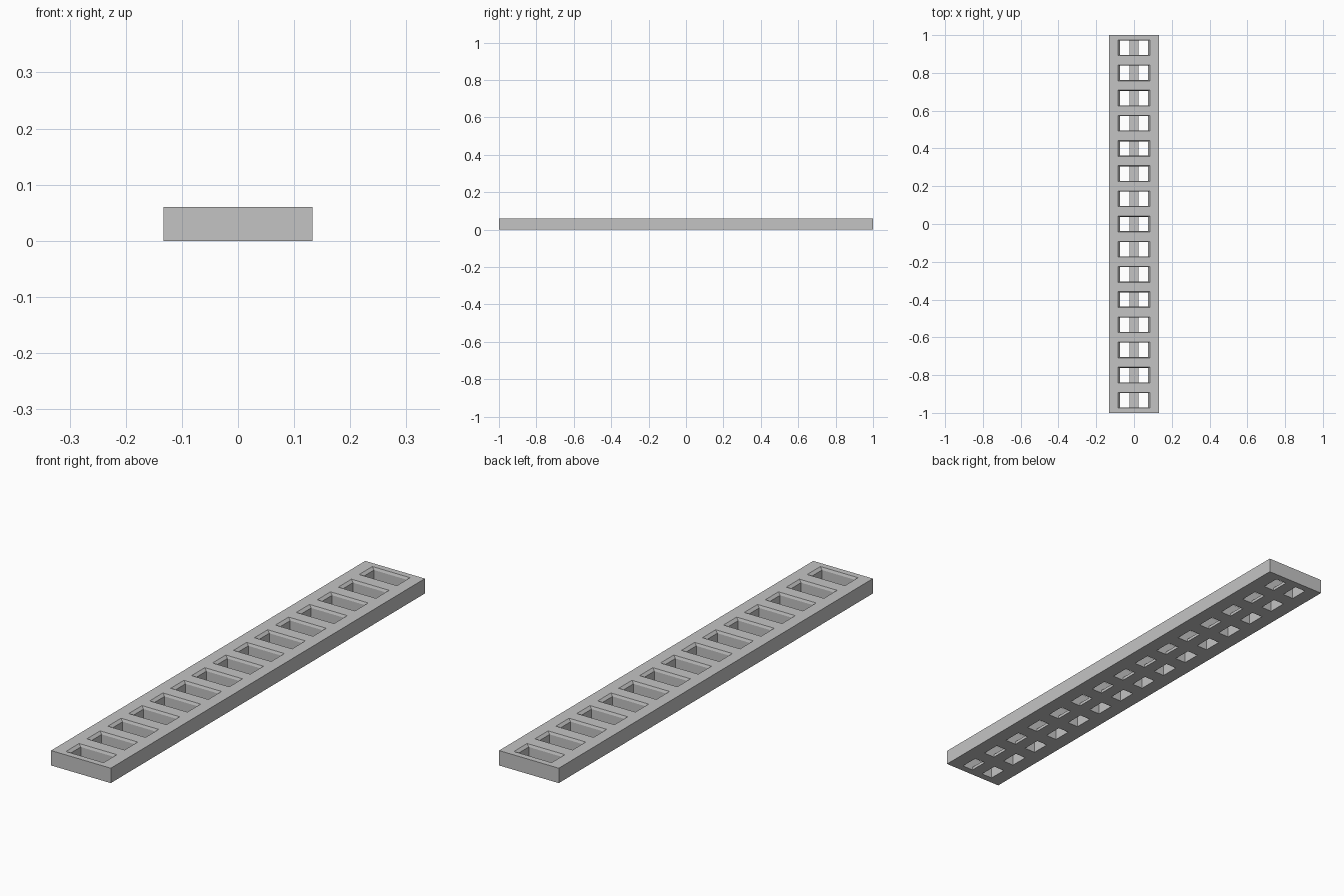
import bpy, bmesh

cube = bpy.data.objects.get("Cube")
if cube:
    bpy.data.objects.remove(cube, do_unlink=True)

WIDTH, LENGTH, HEIGHT = 0.266, 2.0, 0.06
SLOTS = 15
PITCH = LENGTH / SLOTS
FLOOR = 0.012      # thickness of the cross rib under each slot
BEVEL = 0.01       # depth of the slot's sloped rim
IN_X, IN_Y = 0.074, 0.038
OUT_X, OUT_Y = 0.084, 0.042
RIB = 0.025        # half width of the centre rib

grey = bpy.data.materials.new("plain_grey")
grey.use_nodes = True
colour = (0.55, 0.55, 0.55, 1)
grey.diffuse_color = colour
grey.node_tree.nodes["Principled BSDF"].inputs["Base Color"].default_value = colour


def loft(bm, rings):
    """Closed solid through rectangles given as (x0, x1, y0, y1, z)."""
    loops = [[bm.verts.new(p) for p in ((a, c, z), (b, c, z), (b, d, z), (a, d, z))]
             for a, b, c, d, z in rings]
    bm.faces.new(loops[0][::-1])
    bm.faces.new(loops[-1])
    for low, high in zip(loops, loops[1:]):
        for i in range(4):
            j = (i + 1) % 4
            bm.faces.new((low[i], low[j], high[j], high[i]))


def make(name, solids):
    bm = bmesh.new()
    for rings in solids:
        loft(bm, rings)
    mesh = bpy.data.meshes.new(name)
    bm.to_mesh(mesh)
    bm.free()
    mesh.materials.append(grey)
    obj = bpy.data.objects.new(name, mesh)
    bpy.context.collection.objects.link(obj)
    return obj


def cut(body, cutter):
    cutter.hide_render = True
    mod = body.modifiers.new("cut", "BOOLEAN")
    mod.operation, mod.solver, mod.object = "DIFFERENCE", "EXACT", cutter
    bpy.context.view_layer.objects.active = body
    bpy.ops.object.modifier_apply(modifier=mod.name)
    bpy.data.objects.remove(cutter, do_unlink=True)


# Solid bar
x, y = WIDTH / 2, LENGTH / 2
body = make("slotted_bar", [[(-x, x, -y, y, 0), (-x, x, -y, y, HEIGHT)]])

# Slots with sloped rims, and a pair of through holes beside each rib
pockets, holes = [], []
for n in range(SLOTS):
    c = (n - (SLOTS - 1) / 2) * PITCH
    inner = (-IN_X, IN_X, c - IN_Y, c + IN_Y)
    outer = (-OUT_X, OUT_X, c - OUT_Y, c + OUT_Y)
    pockets.append([inner + (FLOOR,), inner + (HEIGHT - BEVEL,),
                    outer + (HEIGHT,), outer + (HEIGHT + BEVEL,)])
    for a, b in ((-IN_X, -RIB), (RIB, IN_X)):
        side = (a, b, c - IN_Y, c + IN_Y)
        holes.append([side + (-BEVEL,), side + (HEIGHT / 2,)])
cut(body, make("slot_cutter", pockets))
cut(body, make("hole_cutter", holes))
